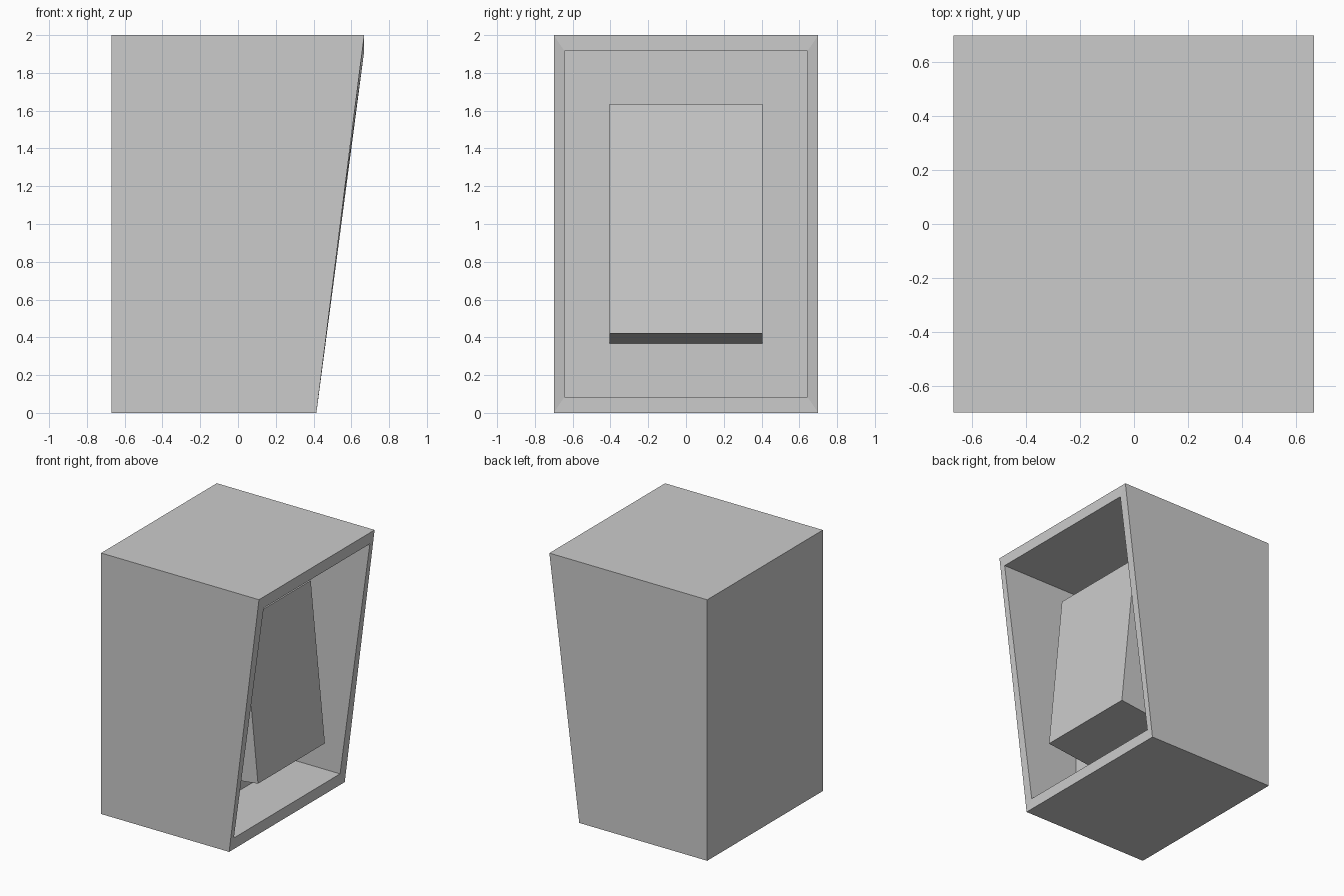
import bpy, bmesh

if "Cube" in bpy.data.objects:
    bpy.data.objects.remove(bpy.data.objects["Cube"])

# Each ring: x and z of the bottom edge, x and z of the top edge, half width
RINGS = [
    (-0.67, 0.00, -0.67, 2.00, 0.70),    # back of the housing
    (0.415, 0.00, 0.668, 2.00, 0.70),    # slanted front, outer rim
    (0.415, 0.085, 0.668, 1.915, 0.643), # slanted front, inner rim
    (0.00, 0.085, 0.00, 1.915, 0.643),   # end of the recess
    (0.00, 0.368, 0.00, 1.635, 0.405),   # root of the inner block
    (0.453, 0.42, 0.333, 1.635, 0.405),  # tilted face of the inner block
]

bm = bmesh.new()


def ring(xb, zb, xt, zt, w):
    return [bm.verts.new(p) for p in ((xb, -w, zb), (xb, w, zb), (xt, w, zt), (xt, -w, zt))]


# Recessed housing: one continuous shell bridged from ring to ring
loops = [ring(*r) for r in RINGS]
for a, b in zip(loops, loops[1:]):
    for i in range(4):
        j = (i + 1) % 4
        bm.faces.new((a[i], a[j], b[j], b[i]))
bm.faces.new(loops[0][::-1])
bm.faces.new(loops[-1])
bmesh.ops.recalc_face_normals(bm, faces=bm.faces)

mesh = bpy.data.meshes.new("recessed_housing")
bm.to_mesh(mesh)
bm.free()
bpy.context.collection.objects.link(bpy.data.objects.new("recessed_housing", mesh))
